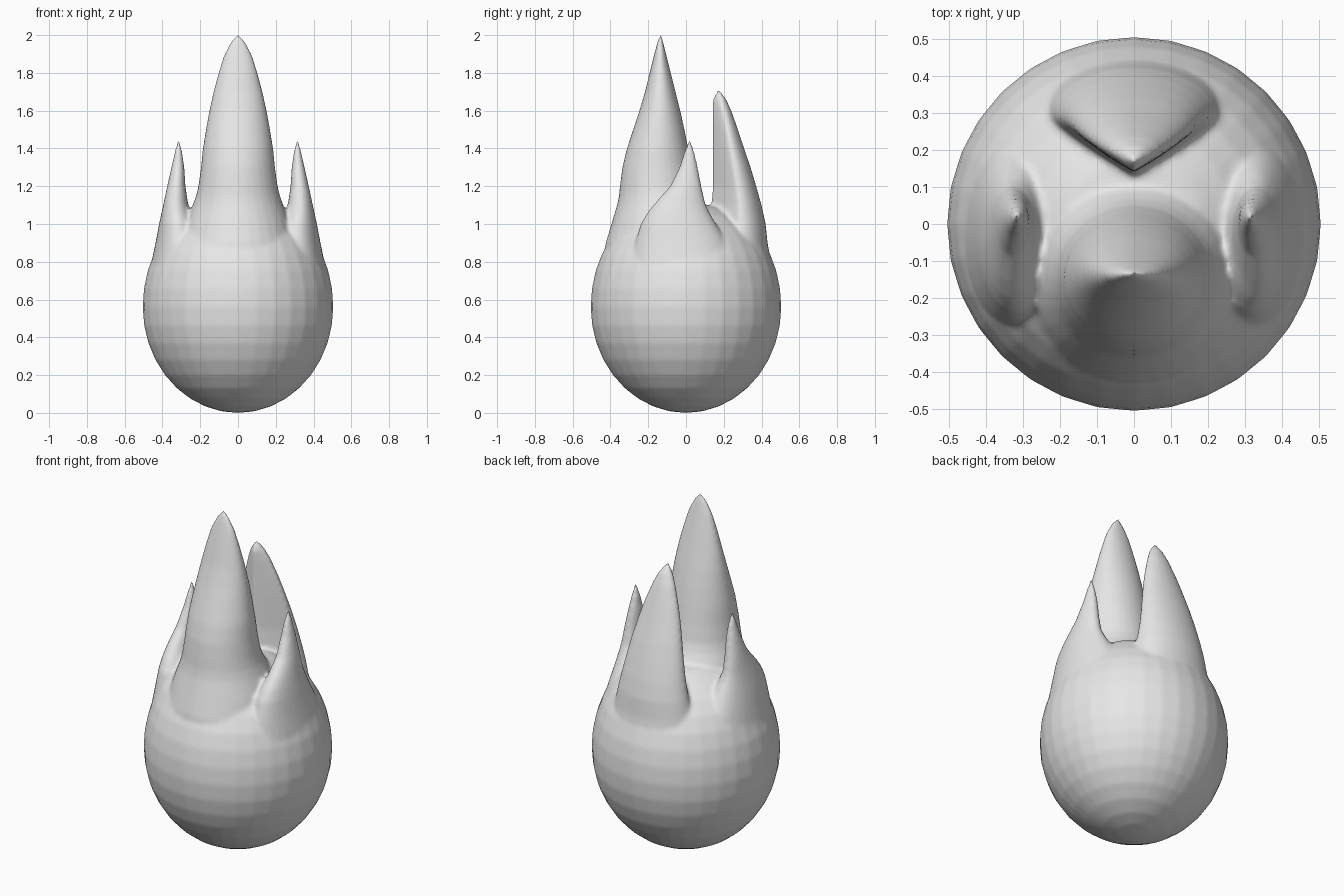
import bpy, bmesh, math

if "Cube" in bpy.data.objects:
    bpy.data.objects.remove(bpy.data.objects["Cube"])

SIDES = 32
grey = bpy.data.materials.new("light grey")
grey.diffuse_color = (0.8, 0.8, 0.8, 1)
grey.use_nodes = True
grey.node_tree.nodes["Principled BSDF"].inputs["Base Color"].default_value = grey.diffuse_color


def ellipse(cx, cy, rx, ry):
    return [(cx + rx * math.cos(2 * math.pi * i / SIDES),
             cy + ry * math.sin(2 * math.pi * i / SIDES)) for i in range(SIDES)]


def petal(w, y_in, y_out):
    """Section with a V-shaped inner side and a rounded outer side."""
    y_wing = y_in + 0.58 * (y_out - y_in)
    pts = []
    for i in range(SIDES):
        c, s = math.cos(2 * math.pi * i / SIDES), math.sin(2 * math.pi * i / SIDES)
        y = y_wing + (y_out - y_wing) * s
        if s < 0:
            y = y_wing - (y_wing - y_in) * (0.75 * (1 - abs(c)) - 0.25 * s)
        pts.append((w * c, y))
    return pts


def loft(bm, rings, tip, bottom=None):
    """Skin a stack of (z, section) rings up to a tip point."""
    loops = [[bm.verts.new((x, y, z)) for x, y in pts] for z, pts in rings]
    for a, b in zip(loops, loops[1:]):
        for i in range(SIDES):
            j = (i + 1) % SIDES
            bm.faces.new((a[i], a[j], b[j], b[i]))
    top = bm.verts.new(tip)
    for i in range(SIDES):
        bm.faces.new((loops[-1][i], loops[-1][(i + 1) % SIDES], top))
    if bottom:
        low = bm.verts.new(bottom)
        for i in range(SIDES):
            bm.faces.new((loops[0][(i + 1) % SIDES], loops[0][i], low))
    else:
        bm.faces.new(loops[0][::-1])


bm = bmesh.new()

# Egg-shaped body
body = []
for k in range(1, 17):
    a = math.pi * k / 18 - math.pi / 2
    z, r = 0.56 + 0.56 * math.sin(a), 0.505 * math.cos(a)
    if z > 0.56:
        r *= 1 + 0.08 * math.sin(a) ** 2
    body.append((z, ellipse(0, 0, r, r)))
loft(bm, body, (0, 0, 1.12), (0, 0, 0))

# Tall front spike: z, half width, front y, back y
front = [(0.75, .34, -.45, .2), (0.9, .31, -.425, .18), (1.0, .28, -.395, .15),
         (1.1, .24, -.365, .1), (1.15, .222, -.355, .07), (1.2, .21, -.35, .05),
         (1.3, .196, -.337, .03), (1.4, .186, -.313, .012), (1.5, .17, -.28, -.008),
         (1.6, .152, -.247, -.03), (1.7, .13, -.217, -.055), (1.8, .104, -.193, -.08),
         (1.9, .073, -.168, -.105), (1.96, .042, -.152, -.12)]
loft(bm, [(z, ellipse(0, (f + b) / 2, w, (b - f) / 2)) for z, w, f, b in front],
     (0, -.135, 2.015))

# Back spike: z, half width, inner y, outer y
back = [(0.75, .26, .1, .46), (0.9, .24, .1, .432), (1.0, .22, .11, .422),
        (1.1, .198, .13, .4), (1.2, .178, .14, .372), (1.3, .157, .14, .342),
        (1.4, .133, .14, .308), (1.5, .105, .14, .275), (1.6, .07, .14, .24),
        (1.66, .042, .142, .213)]
loft(bm, [(z, petal(w, i, o)) for z, w, i, o in back], (0, .17, 1.72))

# Side spikes, mirrored: z, inner x, outer x, front y, back y
side = [(0.75, .15, .468, -.3, .28), (0.9, .18, .437, -.27, .22), (1.0, .215, .418, -.24, .16),
        (1.06, .245, .405, -.205, .125), (1.11, .265, .394, -.165, .102),
        (1.2, .278, .375, -.085, .082), (1.3, .284, .353, -.036, .063),
        (1.38, .295, .335, -.01, .045)]
for s in (1, -1):
    loft(bm, [(z, ellipse(s * (i + o) / 2, (f + b) / 2, (o - i) / 2, (b - f) / 2))
              for z, i, o, f, b in side], (s * .315, .02, 1.465))

bmesh.ops.recalc_face_normals(bm, faces=bm.faces)
mesh = bpy.data.meshes.new("spiked_drop")
bm.to_mesh(mesh)
bm.free()
mesh.materials.append(grey)
drop = bpy.data.objects.new("spiked_drop", mesh)
bpy.context.collection.objects.link(drop)

# Fuse the parts into one skin and soften the joints
fuse = drop.modifiers.new("fuse", 'REMESH')
fuse.mode = 'VOXEL'
fuse.voxel_size = 0.011
fuse.use_smooth_shade = True
soften = drop.modifiers.new("soften", 'SMOOTH')
soften.factor = 0.5
soften.iterations = 8
